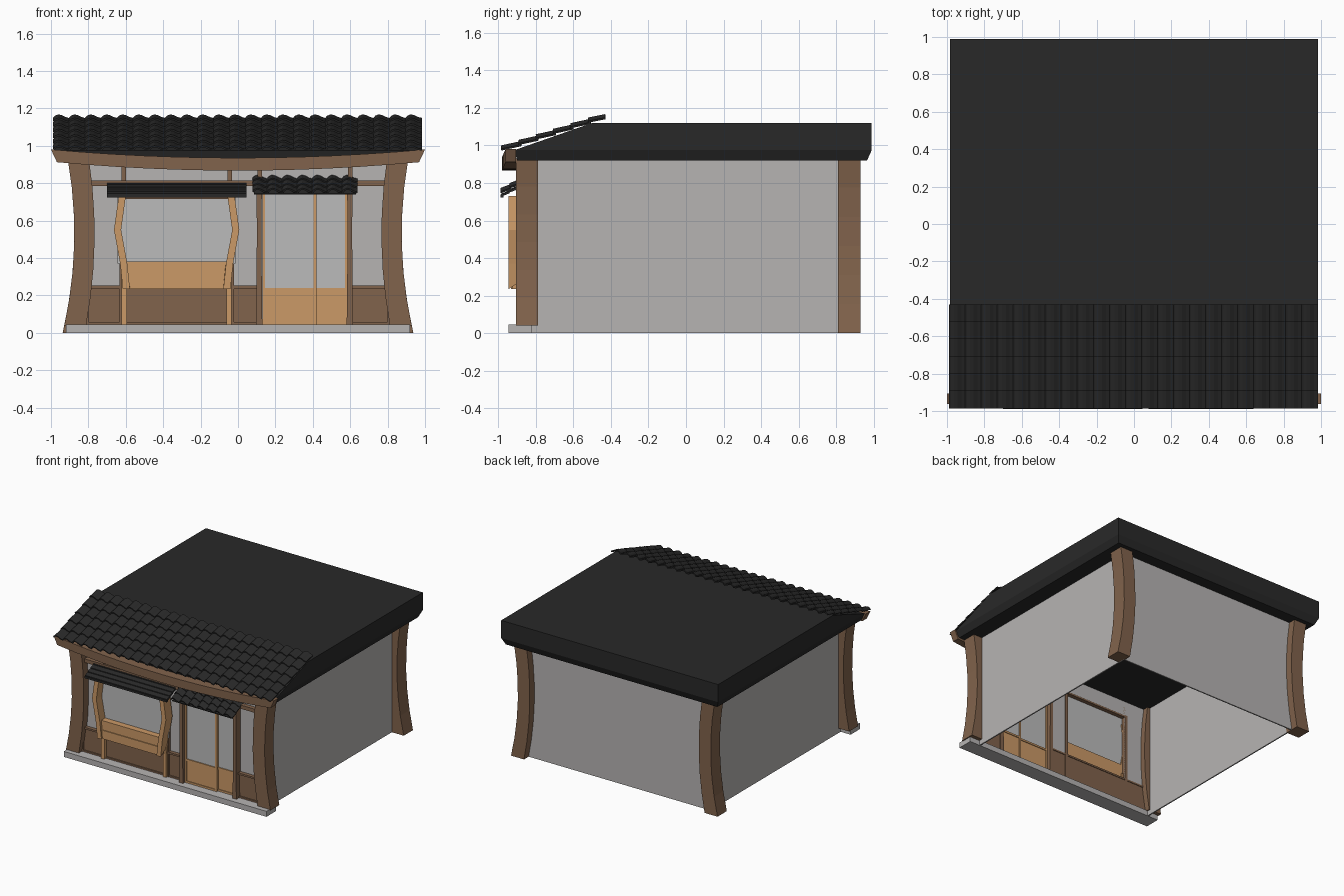
import bpy, bmesh, math

if "Cube" in bpy.data.objects:
    bpy.data.objects.remove(bpy.data.objects["Cube"])


def material(name, rgb):
    m = bpy.data.materials.new(name)
    m.diffuse_color = (*rgb, 1)
    m.use_nodes = True
    m.node_tree.nodes["Principled BSDF"].inputs["Base Color"].default_value = m.diffuse_color
    return m


DARK = material("dark_wood", (0.22, 0.125, 0.072))
LIGHT = material("light_wood", (0.60, 0.32, 0.135))
BLACK = material("roof_black", (0.022, 0.022, 0.022))
PLASTER = material("plaster", (0.47, 0.455, 0.45))
GLASS = material("pane", (0.50, 0.50, 0.50))


def make(name, verts, faces, mat):
    bm = bmesh.new()
    vs = [bm.verts.new(v) for v in verts]
    for f in faces:
        bm.faces.new([vs[i] for i in f])
    bmesh.ops.recalc_face_normals(bm, faces=bm.faces)
    me = bpy.data.meshes.new(name)
    bm.to_mesh(me)
    bm.free()
    me.materials.append(mat)
    ob = bpy.data.objects.new(name, me)
    bpy.context.collection.objects.link(ob)
    return ob


def loft(name, rings, mat):
    """Closed solid through a list of four-cornered sections."""
    n = len(rings)
    faces = [(0, 1, 2, 3), tuple(4 * (n - 1) + k for k in range(4))]
    for i in range(n - 1):
        for k in range(4):
            j = (k + 1) % 4
            faces.append((4 * i + k, 4 * i + j, 4 * i + 4 + j, 4 * i + 4 + k))
    return make(name, [v for r in rings for v in r], faces, mat)


def section(x0, x1, y0, y1, z):
    return [(x0, y0, z), (x1, y0, z), (x1, y1, z), (x0, y1, z)]


def box(name, x0, x1, y0, y1, z0, z1, mat):
    return loft(name, [section(x0, x1, y0, y1, z0), section(x0, x1, y0, y1, z1)], mat)


def frame(name, x0, x1, y0, y1, z0, z1, w, mat):
    """Four bars around an opening."""
    box(name + "_left", x0, x0 + w, y0, y1, z0, z1, mat)
    box(name + "_right", x1 - w, x1, y0, y1, z0, z1, mat)
    box(name + "_bottom", x0 + w, x1 - w, y0, y1, z0, z0 + w, mat)
    box(name + "_top", x0 + w, x1 - w, y0, y1, z1 - w, z1, mat)


def tiles(name, x0, x1, cols, rows, low, high, amp, lift):
    """Overlapping rows of S-shaped pantiles on a slope from low to high (y, z)."""
    wave = [(0, 0.1), (0.1, 0.65), (0.28, 1), (0.48, 0.8), (0.72, 0.2), (0.98, -0.1)]
    pitch = (x1 - x0) / cols
    verts, faces = [], []
    for r in range(rows):
        base = len(verts)
        for c in range(cols):
            for t, h in wave:
                for f, up in ((r / rows, lift), (min(1, (r + 1.15) / rows), 0)):
                    y = low[0] + (high[0] - low[0]) * f
                    z = low[1] + (high[1] - low[1]) * f
                    verts.append((x0 + (c + t) * pitch, y, z + h * amp + up))
        for i in range(base, len(verts) - 2, 2):
            faces.append((i, i + 2, i + 3, i + 1))
    ob = make(name, verts, faces, BLACK)
    sol = ob.modifiers.new("thickness", 'SOLIDIFY')
    sol.thickness = 0.009
    sol.offset = 0
    return ob


# Plaster walls, open at the bottom
for s, side in ((-1, "left"), (1, "right")):
    box(side + "_wall", *sorted((s * 0.82, s * 0.83)), -0.85, 0.87, 0, 0.93, PLASTER)
box("back_wall", -0.83, 0.83, 0.86, 0.87, 0, 0.93, PLASTER)

# Front step
box("front_step", -0.92, 0.92, -0.945, -0.82, 0, 0.045, PLASTER)

# Four corner pillars bowed inwards
for s, side in ((-1, "left"), (1, "right")):
    for y0, y1, z0, end in ((-0.905, -0.79, 0.04, "front"), (0.81, 0.93, 0, "back")):
        rings = []
        for i in range(7):
            t = i / 6
            z = z0 + (0.93 - z0) * t
            bow = 0.045 * (1 - ((z - 0.53) / 0.45) ** 2)
            a, b = sorted((s * (0.92 - bow), s * (0.805 - bow * 0.85)))
            rings.append(section(a, b, y0, y1, z))
        loft(f"{end}_{side}_pillar", rings, DARK)

# Roof block with chamfered underside and sloped front
loft("roof_block", [section(-0.96, 0.96, -0.90, 0.965, 0.92),
                    section(-0.985, 0.985, -0.915, 0.99, 0.975),
                    section(-0.985, 0.985, -0.50, 0.99, 1.12)], BLACK)

# Main tiled eave
tiles("main_roof_tiles", -0.985, 0.985, 23, 6, (-0.985, 0.968), (-0.43, 1.146), 0.017, 0.011)

# Sagging front beam
beam = []
for i in range(13):
    u = -1 + i / 6
    sag = 0.045 * (1 - u * u)
    bow = 0.02 * (1 - u * u)
    top, bot = 0.98 - sag, 0.912 - sag
    beam.append([(u, -0.962 - bow, top), (u, -0.905, top),
                 (u * 0.968, -0.905, bot), (u * 0.968, -0.962 - bow, bot)])
loft("front_beam", beam, DARK)

# Front wall: upper plaster, side plaster strips, lower boards with sills
box("upper_front_wall", -0.8, 0.8, -0.842, -0.835, 0.80, 0.93, PLASTER)
for i, (a, b) in enumerate(((-0.80, -0.61), (-0.05, 0.11), (0.60, 0.80))):
    box(f"front_plaster_{i}", a, b, -0.842, -0.835, 0.24, 0.80, PLASTER)
for i, (a, b) in enumerate(((-0.81, -0.61), (-0.61, -0.05), (-0.05, 0.11), (0.60, 0.81))):
    box(f"lower_board_{i}", a, b, -0.855, -0.835, 0.045, 0.24, DARK)
    frame(f"lower_board_trim_{i}", a, b, -0.865, -0.855, 0.045, 0.245, 0.012, DARK)
    box(f"lower_sill_{i}", a, b, -0.872, -0.83, 0.238, 0.252, DARK)

# Head rail, short studs and wall posts
box("head_rail", -0.81, 0.81, -0.875, -0.835, 0.785, 0.815, DARK)
for i, x in enumerate((-0.61, -0.045, 0.115, 0.60)):
    box(f"upper_stud_{i}", x - 0.012, x + 0.012, -0.865, -0.835, 0.81, 0.93, DARK)
for x, nm in ((-0.622, "left"), (-0.034, "right")):
    box(f"window_{nm}_wall_post", x - 0.012, x + 0.012, -0.868, -0.83, 0.045, 0.80, DARK)
for x, nm in ((0.113, "left"), (0.598, "right")):
    loft(f"door_{nm}_post", [section(x - w, x + w, -0.90, -0.83, z)
         for z, w in ((0.045, 0.017), (0.3, 0.014), (0.55, 0.012), (0.80, 0.015))], DARK)

# Sliding doors: two leaves with panes above and panels below
for a, b, y, nm in ((0.13, 0.42, -0.865, "left"), (0.405, 0.587, -0.85, "right")):
    frame(f"door_{nm}_frame", a, b, y - 0.01, y + 0.01, 0.045, 0.785, 0.015, LIGHT)
    box(f"door_{nm}_panel", a, b, y - 0.004, y + 0.004, 0.05, 0.24, LIGHT)
    box(f"door_{nm}_mid_rail", a, b, y - 0.01, y + 0.01, 0.225, 0.24, LIGHT)
    box(f"door_{nm}_pane", a, b, y - 0.002, y + 0.002, 0.24, 0.78, GLASS)

# Projecting shop window, symmetric about its own centre
cx = -0.328
for s, nm in ((-1, "left"), (1, "right")):
    rings = []
    for z, o in ((0.25, 0.288), (0.37, 0.302), (0.55, 0.335), (0.73, 0.31)):
        a, b = sorted((cx + s * o, cx + s * (o - 0.038)))
        ring = section(a, b, -0.945, -0.86, z)
        if z == 0.25:
            ring = [(x, y, 0.235 if y < -0.9 else 0.29) for x, y, _ in ring]
        rings.append(ring)
    loft(f"window_{nm}_bracket", rings, LIGHT)
    x = cx + s * 0.28
    box(f"window_{nm}_leg", x - 0.014, x + 0.014, -0.885, -0.85, 0.045, 0.30, LIGHT)
box("window_apron", cx - 0.275, cx + 0.275, -0.925, -0.86, 0.235, 0.38, LIGHT)
box("window_apron_board", cx - 0.265, cx + 0.265, -0.932, -0.92, 0.235, 0.305, LIGHT)
box("window_pane", cx - 0.315, cx + 0.315, -0.874, -0.868, 0.37, 0.785, GLASS)
box("window_head", cx - 0.29, cx + 0.29, -0.93, -0.87, 0.715, 0.73, DARK)

# Window awning: lapped boards on a slope, with a front lip
for i in range(4):
    y, z = -0.985 + 0.035 * i, 0.728 + 0.018 * i
    loft(f"window_awning_board_{i}", [
        [(x, y, z), (x, y, z + 0.016), (x, y + 0.045, z + 0.031), (x, y + 0.045, z + 0.017)]
        for x in (-0.70, 0.045)], BLACK)
box("window_awning_lip", -0.70, 0.045, -0.99, -0.972, 0.722, 0.738, BLACK)

# Door awning in small tiles over a thin board
tiles("door_awning_tiles", 0.08, 0.64, 7, 3, (-0.988, 0.742), (-0.84, 0.822), 0.018, 0.009)
loft("door_awning_board", [
    [(x, -0.975, 0.738), (x, -0.975, 0.745), (x, -0.84, 0.82), (x, -0.84, 0.81)]
    for x in (0.085, 0.632)], BLACK)
